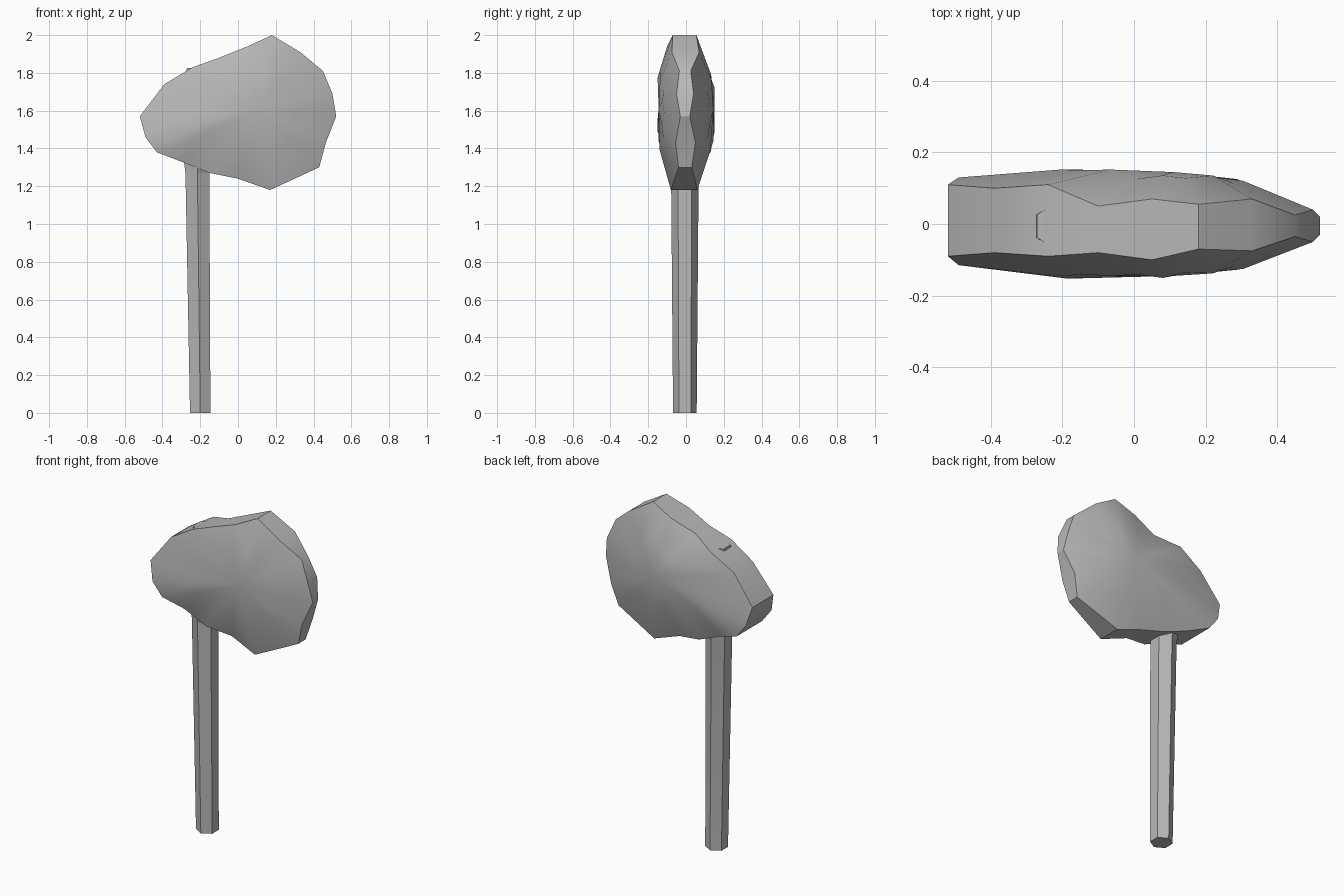
import bpy
import bmesh
import math

default_cube = bpy.data.objects.get("Cube")
if default_cube:
    bpy.data.objects.remove(default_cube, do_unlink=True)

# Single plain grey for the whole model
GREY = (0.48, 0.48, 0.48, 1.0)
grey = bpy.data.materials.new("plain grey")
grey.use_nodes = True
grey.diffuse_color = GREY
grey.node_tree.nodes["Principled BSDF"].inputs["Base Color"].default_value = GREY


def finish(bm, name, smooth_angle):
    """Turn a bmesh into a named, shaded object."""
    bmesh.ops.recalc_face_normals(bm, faces=bm.faces)
    mesh = bpy.data.meshes.new(name)
    bm.to_mesh(mesh)
    bm.free()
    obj = bpy.data.objects.new(name, mesh)
    bpy.context.collection.objects.link(obj)
    mesh.materials.append(grey)
    bpy.ops.object.select_all(action='DESELECT')
    obj.select_set(True)
    bpy.context.view_layer.objects.active = obj
    bpy.ops.object.shade_smooth_by_angle(angle=math.radians(smooth_angle))
    return obj


def bridge(bm, ring_a, ring_b):
    """Join two equal rings with a band of quads."""
    count = len(ring_a)
    for i in range(count):
        j = (i + 1) % count
        bm.faces.new((ring_a[i], ring_a[j], ring_b[j], ring_b[i]))


# Head: uneven rim as x, z, front depth, back depth
RIM = [
    (-.52, 1.57, .09, .11), (-.39, 1.74, .08, .10), (-.24, 1.83, .09, .11),
    (-.10, 1.88, .08, .05), (.05, 1.94, .10, .07), (.18, 2.0, .07, .055),
    (.33, 1.91, .075, .07), (.45, 1.81, .035, .025), (.50, 1.69, .05, .04),
    (.52, 1.57, .03, .02), (.465, 1.43, .055, .05), (.43, 1.30, .04, .03),
    (.17, 1.18, .08, .06), (0, 1.24, .06, .06), (-.15, 1.27, .09, .09),
    (-.30, 1.33, .08, .09), (-.43, 1.38, .11, .13), (-.49, 1.46, .115, .13),
]
APEX_X, APEX_Z, APEX_DEPTH = .11, 1.61, .145
BULGE, MAX_DEPTH = .028, .152


def build_head():
    bm = bmesh.new()
    rims = []
    for side, depth_index in ((-1, 2), (1, 3)):
        rim, middle = [], []
        for point in RIM:
            x, z, depth = point[0], point[1], point[depth_index]
            rim.append(bm.verts.new((x, side * depth, z)))
            # Halfway ring swells slightly beyond a straight cone
            swell = min((depth + APEX_DEPTH) / 2 + BULGE, MAX_DEPTH)
            middle.append(bm.verts.new(
                ((x + APEX_X) / 2, side * swell, (z + APEX_Z) / 2)))
        apex = bm.verts.new((APEX_X, side * APEX_DEPTH, APEX_Z))
        bridge(bm, rim, middle)
        for i, vert in enumerate(middle):
            bm.faces.new((vert, middle[(i + 1) % len(middle)], apex))
        rims.append(rim)
    bridge(bm, rims[0], rims[1])
    return finish(bm, "hammer_head", 30)


# Handle: six-sided shaft, flaring where it enters the head
HANDLE_RINGS = [  # height, centre x, radius
    (0, -.20, .0625), (1.27, -.215, .073),
    (1.36, -.21, .092), (1.825, -.215, .065),
]


def build_handle():
    bm = bmesh.new()
    rings = []
    for height, centre, radius in HANDLE_RINGS:
        ring = []
        for i in range(6):
            angle = math.radians(60 * i + 30)
            ring.append(bm.verts.new((centre + radius * math.cos(angle),
                                      radius * math.sin(angle) - .006, height)))
        rings.append(ring)
    for lower, upper in zip(rings, rings[1:]):
        bridge(bm, lower, upper)
    bm.faces.new(rings[0])
    bm.faces.new(rings[-1])
    return finish(bm, "handle", 10)


build_head()
build_handle()
